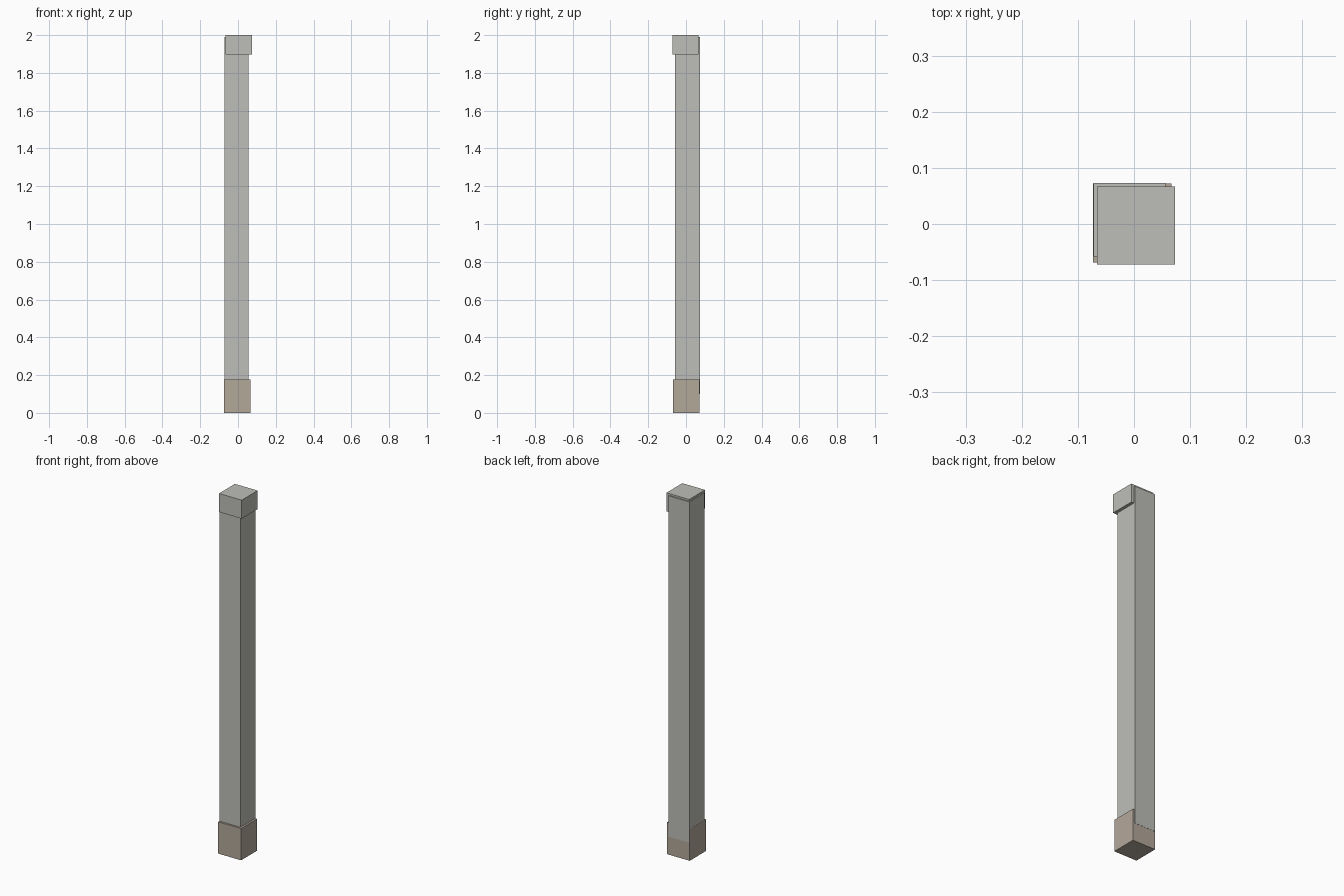
import bpy
from mathutils import Vector

cube = bpy.data.objects.get("Cube")
if cube:
    bpy.data.objects.remove(cube, do_unlink=True)


def material(name, rgb):
    mat = bpy.data.materials.new(name)
    mat.use_nodes = True
    color = (*rgb, 1.0)
    mat.diffuse_color = color
    mat.node_tree.nodes["Principled BSDF"].inputs["Base Color"].default_value = color
    return mat


def block(name, low, high, mat):
    low, high = Vector(low), Vector(high)
    bpy.ops.mesh.primitive_cube_add(size=1)
    obj = bpy.context.object
    obj.name = name
    centre, size = (low + high) / 2, high - low
    for v in obj.data.vertices:
        v.co = v.co * size + centre
    obj.data.materials.append(mat)
    return obj


stone = material("pale grey stone", (0.515, 0.515, 0.485))
brown = material("warm brown stone", (0.456, 0.392, 0.323))

# Footing, flush with the shaft at the back and right
block("base", (-0.073, -0.069, 0), (0.067, 0.072, 0.176), brown)
# Long square shaft, set into the base and cap
block("shaft", (-0.0725, -0.058, 0.1), (0.056, 0.073, 1.99), stone)
# Cap, shifted towards the front and left
block("cap", (-0.066, -0.072, 1.897), (0.073, 0.067, 2.0), stone)
